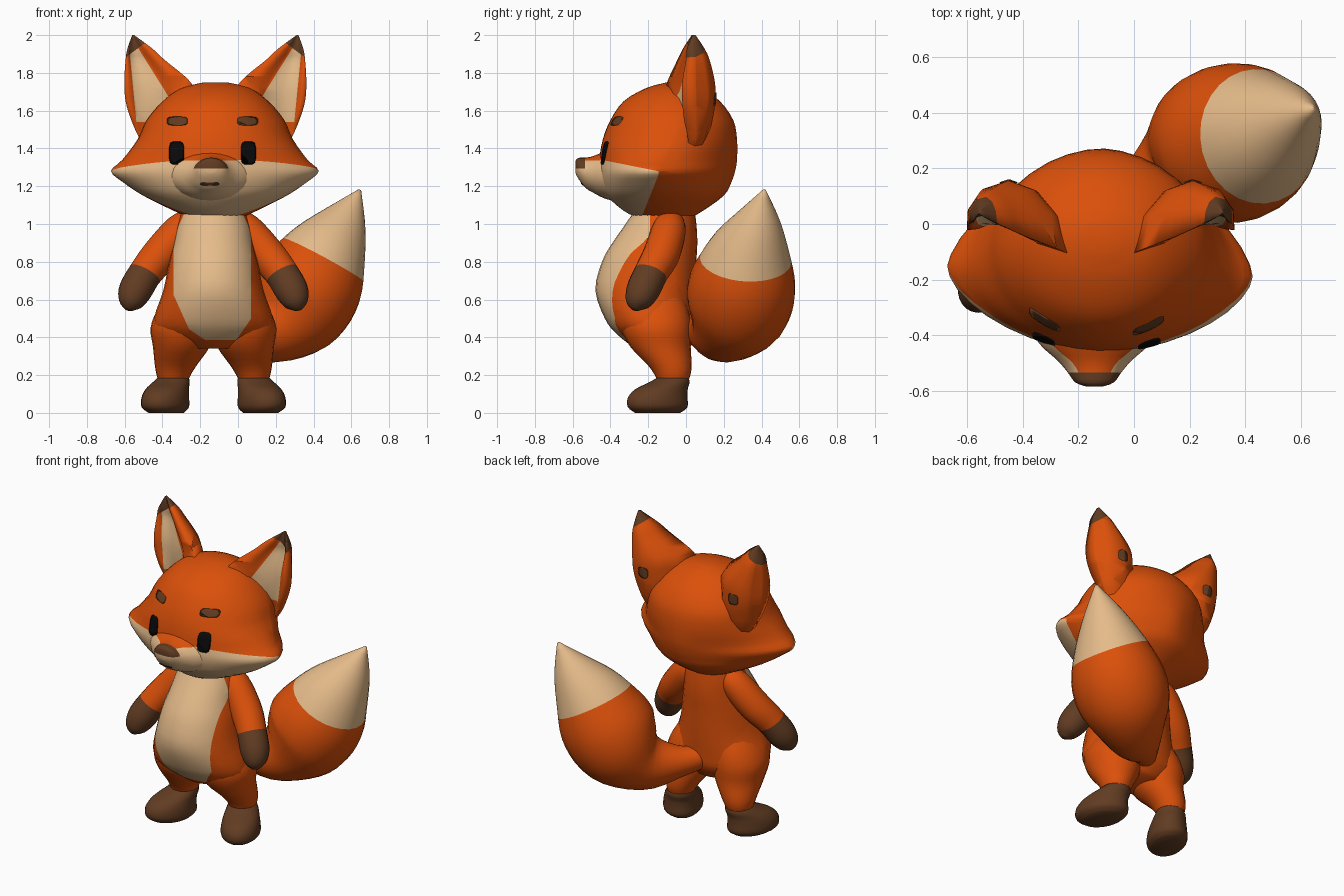
import bpy, bmesh, math
from mathutils import Vector
from mathutils.bvhtree import BVHTree

if "Cube" in bpy.data.objects:
    bpy.data.objects.remove(bpy.data.objects["Cube"])

CX = -0.13                      # middle of the body


def material(name, rgb):
    m = bpy.data.materials.new(name)
    m.diffuse_color = (*rgb, 1)
    m.use_nodes = True
    m.node_tree.nodes["Principled BSDF"].inputs["Base Color"].default_value = m.diffuse_color
    return m


MATS = [material("orange fur", (0.71, 0.08, 0.003)),
        material("cream fur", (0.79, 0.50, 0.255)),
        material("dark brown", (0.12, 0.045, 0.016)),
        material("eye black", (0.003, 0.003, 0.003))]
ORANGE, CREAM, BROWN, BLACK = range(4)


def resample(st, n):
    """Catmull-Rom interpolation of station tuples, n steps per span."""
    out = []
    for i in range(len(st) - 1):
        quad = list(zip(st[max(i - 1, 0)], st[i], st[i + 1], st[min(i + 2, len(st) - 1)]))
        for k in range(n):
            t = k / n
            out.append([b + 0.5 * t * (c - a + t * (2 * a - 5 * b + 4 * c - d + t * (3 * (b - c) + d - a)))
                        for a, b, c, d in quad])
    return out + [list(st[-1])]


def loft(name, rings, mat=ORANGE, paints=()):
    """Skin rings of points, then paint regions bounded by cutting planes."""
    bm = bmesh.new()
    vs = [[bm.verts.new(p) for p in r] for r in rings]
    n = len(rings[0])
    for a, b in zip(vs, vs[1:]):
        for j in range(n):
            k = (j + 1) % n
            bm.faces.new((a[j], a[k], b[k], b[j]))
    for r in (vs[0], vs[-1]):
        bm.faces.new(r)
    for f in bm.faces:
        f.material_index = mat
    bmesh.ops.recalc_face_normals(bm, faces=bm.faces)
    for index, planes in paints:
        planes = [(Vector(co), Vector(no)) for co, no in planes]
        for co, no in planes:
            bmesh.ops.bisect_plane(bm, geom=bm.verts[:] + bm.edges[:] + bm.faces[:],
                                   dist=1e-5, plane_co=co, plane_no=no)
        for f in bm.faces:
            c = f.calc_center_median()
            if all((c - co).dot(no) > 0 for co, no in planes):
                f.material_index = index
    for f in bm.faces:
        f.smooth = True
    me = bpy.data.meshes.new(name)
    bm.to_mesh(me)
    bm.free()
    for m in MATS:
        me.materials.append(m)
    ob = bpy.data.objects.new(name, me)
    bpy.context.collection.objects.link(ob)
    return ob


def oval(cx, cy, rx, ry, n=24, angle=0):
    pts = []
    for k in range(n):
        a = 2 * math.pi * k / n
        x, y = rx * math.cos(a), ry * math.sin(a)
        pts.append((cx + x * math.cos(angle) - y * math.sin(angle),
                    cy + x * math.sin(angle) + y * math.cos(angle)))
    return pts


def tube(name, stations, paints, n=20):
    """Round tube along (x, y, z, radius) stations."""
    st = resample(stations, 4)
    pos = [Vector(s[:3]) for s in st]
    u, rings = Vector((0, 1, 0.1)), []
    for i, p in enumerate(pos):
        t = (pos[min(i + 1, len(pos) - 1)] - pos[max(i - 1, 0)]).normalized()
        u = (u - t * u.dot(t)).normalized()
        w = t.cross(u)
        rings.append([p + u * x + w * y for x, y in oval(0, 0, st[i][3], st[i][3], n)])
    return loft(name, rings, ORANGE, paints)


# torso: z, half width, front y, back y
torso = [(1.12, .15, -.24, .04), (1.0, .19, -.32, .055), (.9, .21, -.39, .06), (.8, .235, -.445, .055),
         (.65, .265, -.48, .05), (.5, .315, -.43, .04), (.42, .30, -.37, .03), (.34, .15, -.27, -.02)]
bib = [((CX - .212, 0, 0), (1, 0, 0)), ((CX + .2, 0, 0), (-1, 0, 0)), ((0, 0, .385), (0, 0, 1)),
       ((0, -.19, 0), (0, -1, 0)), ((CX - .2, 0, .6), (1, 0, .45)), ((CX + .2, 0, .5), (-1, 0, .7)),
       ((CX - .125, 0, .44), (1, 0, 1.5))]
loft("torso", [[(x, y, z) for x, y in oval(CX, (f + b) / 2, w, (b - f) / 2, 28)]
               for z, w, f, b in resample(torso, 3)], ORANGE, [(CREAM, bib)])

# head: z, half width, side y, front y, back y, corner power
head = [(1.03, .13, -.10, -.25, .02, 2), (1.07, .22, -.12, -.33, .09, 1.9), (1.15, .38, -.15, -.42, .20, 1.8),
        (1.22, .485, -.17, -.455, .24, 1.6), (1.28, .55, -.17, -.465, .26, 1.5), (1.34, .49, -.16, -.46, .27, 1.6),
        (1.45, .41, -.11, -.44, .27, 1.9), (1.55, .365, -.08, -.40, .25, 2), (1.65, .28, -.07, -.33, .18, 2),
        (1.72, .18, -.06, -.21, .08, 2), (1.75, .06, -.05, -.1, 0, 2)]


def head_ring(z, w, s, f, b, p):
    pts = []
    for k in range(36):
        a = 2 * math.pi * k / 36
        c, d = math.cos(a), math.sin(a)
        q = p if d > 0 else min(2, p + .2)
        x = w * math.copysign(abs(c) ** (2 / q), c)
        y = s + ((b - s) if d > 0 else (s - f)) * math.copysign(abs(d) ** (2 / q), d)
        pts.append((-.12 + x + .035 * (y + .1), y - .035 * x, z))     # slight turn
    return pts


face = [((0, -.15, 1.28), (0, -.2, -1)), ((0, -.15, 1.25), (0, -1, .4))]
head_ob = loft("head", [head_ring(*s) for s in resample(head, 3)], ORANGE, [(CREAM, face)])

# muzzle: y, half width, top z, bottom z
muzzle = [(-.34, .25, 1.42, 1.11), (-.43, .20, 1.385, 1.135), (-.49, .135, 1.36, 1.165), (-.53, .10, 1.352, 1.19),
          (-.57, .07, 1.35, 1.24), (-.585, .03, 1.335, 1.27)]
muzzle_ob = loft("muzzle", [[(x, y, z) for x, z in oval(-.142, (t + b) / 2, w, (t - b) / 2)]
                            for y, w, t, b in resample(muzzle, 3)], ORANGE,
                 [(CREAM, [((0, -.43, 1.335), (0, 0, -1))]),
                  (BROWN, [((0, -.535, 0), (0, -1, 0)), ((0, 0, 1.295), (0, 0, 1))])])


def decal(name, target, x, z, rx, rz, mat, way=1):
    """Thin rounded plate pressed onto the front (way 1) or back (way -1) of a part."""
    tree = BVHTree.FromPolygons([v.co for v in target.data.vertices],
                                [p.vertices[:] for p in target.data.polygons])
    rings = []
    for s in (1, .7, .35, .05):
        ring = []
        for u, v in oval(0, 0, 1.2, 1.2, 16):
            px = x + s * rx * max(-1, min(1, u))
            pz = z + s * rz * max(-1, min(1, v))
            hit = tree.ray_cast(Vector((px, -2 * way, pz)), Vector((0, way, 0)))[0]
            ring.append((px, hit.y - .005 * way, pz))
        rings.append(ring)
    loft(name, rings, mat)


for side, tag in ((-1, "left"), (1, "right")):
    x = -.135 + side * .19
    decal(tag + "_eye", head_ob, x, 1.376, .04, .062, BLACK)
    decal(tag + "_brow", head_ob, x + side * -.003, 1.545, .055, .023, BROWN)
decal("mouth", muzzle_ob, -.15, 1.212, .05, .008, BROWN)

# ears: z, inner edge, outer edge, inner front y, outer front y, back y
ear = [(1.36, .18, .34, -.05, .0, .06), (1.45, .13, .40, -.08, .01, .10), (1.55, .10, .445, -.115, -.01, .13),
       (1.65, .10, .475, -.12, -.02, .145), (1.75, .13, .482, -.10, -.02, .145), (1.87, .27, .475, -.045, 0, .12),
       (1.93, .335, .465, -.015, .005, .095), (2.0, .43, .44, .03, .035, .05)]


def ear_ring(side, z, i, o, yi, yo, yb):
    dent = .25 * min(o - i, .2)
    front = [(0, 0), (.33, .3), (.42, .8), (.65, 1), (.86, .7), (.92, .2), (1, 0)]
    pts = [(i + (o - i) * t, yi + (yo - yi) * t + dent * d) for t, d in front]
    pts += [(i + (o - i) * t, yi + (yo - yi) * t + (yb - (yi + yo) / 2) * h)
            for t, h in ((.99, .35), (.85, .75), (.6, 1), (.35, .95), (.12, .6))]
    return [(-.12 + side * px, py, z) for px, py in pts]


for side, tag in ((-1, "left"), (1, "right")):
    # ear with cream inside, dark tip and a dark spot behind
    inner = [((-.12 + side * .245, 0, 1.67), (side * .2, 0, -.125)),
             ((-.12 + side * .245, 0, 1.67), (side * .13, 0, .1)),
             ((-.12 + side * .42, 0, 1.56), (-side, 0, .1)), ((0, 0, 1.54), (0, 0, 1)),
             ((0, .055, 0), (0, -1, 0))]
    tip = [((-.12 + side * .43, 0, 1.915), (side * .75, 0, 1))]
    ear_ob = loft(tag + "_ear", [ear_ring(side, *s) for s in resample(ear, 4)], ORANGE,
                  [(CREAM, inner), (BROWN, tip)])
    decal(tag + "_ear_spot", ear_ob, -.12 + side * .33, 1.66, .035, .035, BROWN, -1)

    # arm with dark paw
    arm = [(.10, -.08, 1.03, .06), (.17, -.09, .97, .09), (.28, -.13, .84, .097), (.36, -.185, .74, .09),
           (.415, -.23, .645, .088), (.44, -.26, .58, .063), (.45, -.27, .545, .02)]
    tube(tag + "_arm", [(CX + side * a, b, c, r) for a, b, c, r in arm],
         [(BROWN, [((CX + side * .36, -.19, .735), (side * .5, -.35, -.9))])])

    # leg: z, x offset, y, half width, half depth
    leg = [(.66, .13, -.16, .09, .12), (.55, .155, -.16, .14, .17), (.45, .165, -.155, .168, .185),
           (.35, .17, -.135, .15, .16), (.25, .20, -.085, .11, .115), (.19, .212, -.07, .086, .09),
           (.12, .215, -.07, .06, .06)]
    loft(tag + "_leg", [[(a, b, z) for a, b in oval(CX + side * d, y, rx, ry)]
                        for z, d, y, rx, ry in resample(leg, 3)], ORANGE,
         [(BROWN, [((0, 0, .18), (0, 0, -1))])])

    # foot, toes turned out
    foot = [(0, .25, -.15, .085, .125), (.03, .255, -.15, .116, .165), (.08, .255, -.15, .117, .165),
            (.125, .245, -.13, .108, .145), (.16, .225, -.09, .096, .112), (.185, .213, -.07, .084, .086)]
    loft(tag + "_foot", [[(a, b, z) for a, b in oval(CX + side * d, y, rx, ry, 24, side * .42)]
                         for z, d, y, rx, ry in resample(foot, 3)], BROWN)

# tail sweeping up to the right, cream end
tail = [(-.1, -.02, .46, .07), (.0, .08, .44, .10), (.15, .185, .44, .18), (.28, .265, .54, .27),
        (.38, .30, .68, .283), (.465, .335, .84, .228), (.56, .38, 1.01, .13), (.645, .415, 1.18, .008)]
tube("tail", tail, [(CREAM, [((.5, .3, .785), (.54, .07, 1))])], 28)
